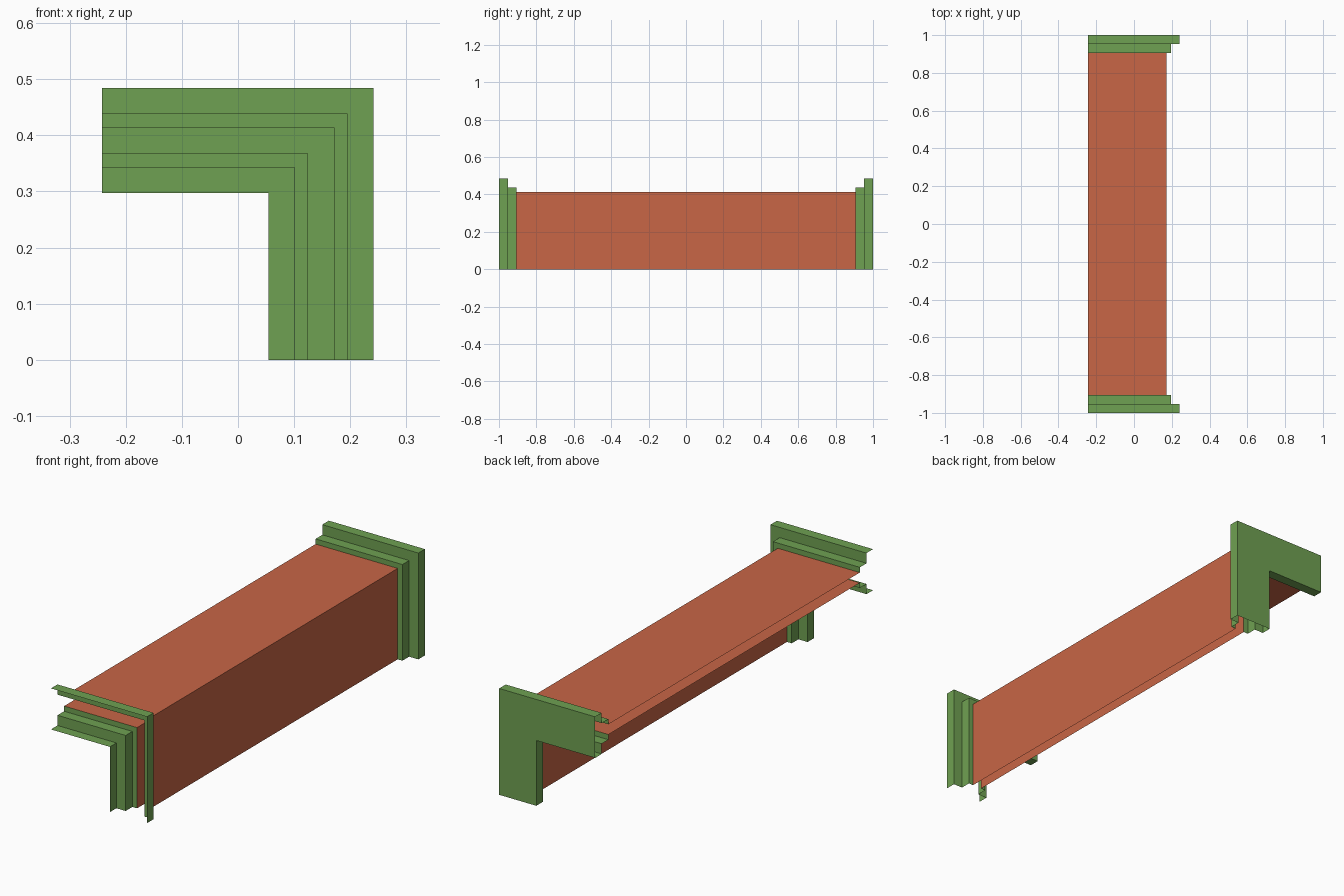
import bpy, bmesh

if "Cube" in bpy.data.objects:
    bpy.data.objects.remove(bpy.data.objects["Cube"])

X_END = -0.2425          # open end of the horizontal leg
MID_Z, MID_X = 0.391, 0.148   # centre line of the L section
BODY, LIP, FLANGE = 0.0232, 0.047, 0.0935   # half thicknesses


def material(name, rgb):
    m = bpy.data.materials.new(name)
    m.diffuse_color = (*rgb, 1)
    m.use_nodes = True
    m.node_tree.nodes["Principled BSDF"].inputs["Base Color"].default_value = m.diffuse_color
    return m


def bent_line(t):
    """L-shaped open line, offset by t from the centre line."""
    return [(X_END, MID_Z + t), (MID_X + t, MID_Z + t), (MID_X + t, 0)]


def l_shell(name, stations, mat, cap=False):
    """Thin hollow L duct swept along y; stations are (y, half thickness)."""
    bm = bmesh.new()
    rims = []
    for side in (1, -1):
        rows = [[bm.verts.new((x, y, z)) for x, z in bent_line(side * t)]
                for y, t in stations]
        for a, b in zip(rows, rows[1:]):
            for i in range(2):
                quad = [a[i], a[i + 1], b[i + 1], b[i]]
                bm.faces.new(quad if side == 1 else quad[::-1])
        rims.append(rows[-1])
    if cap:
        face = bm.faces.new(rims[0] + rims[1][::-1])
        face.normal_update()
        if face.normal.y < 0:
            face.normal_flip()
    mesh = bpy.data.meshes.new(name)
    bm.to_mesh(mesh)
    bm.free()
    mesh.materials.append(mat)
    obj = bpy.data.objects.new(name, mesh)
    bpy.context.collection.objects.link(obj)
    return obj


green = material("leaf green", (0.159, 0.356, 0.084))
red = material("brick red", (0.578, 0.133, 0.061))

# Long hollow shaft, open at both L ends
l_shell("shaft", [(-0.905, BODY), (0.905, BODY)], red)

# Stepped collars: the front is open, the back is closed by an L plate
steps = [(0.905, BODY), (0.905, LIP), (0.953, LIP), (0.953, FLANGE), (1.0, FLANGE)]
l_shell("back_collar", steps, green, cap=True)
l_shell("front_collar", [(-y, t) for y, t in reversed(steps)], green)
